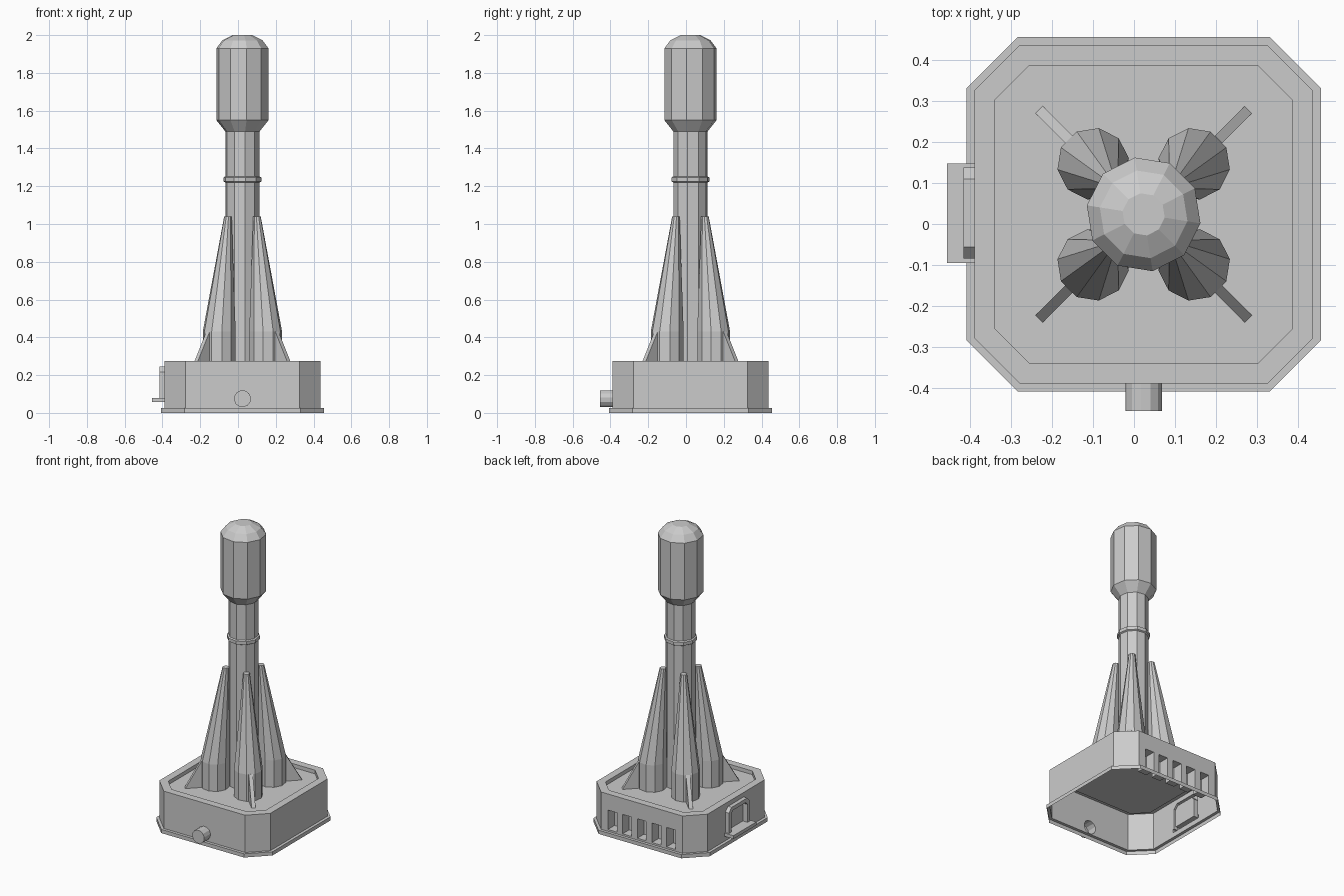
import bpy, bmesh
from math import cos, sin, pi, radians

if "Cube" in bpy.data.objects:
    bpy.data.objects.remove(bpy.data.objects["Cube"])

C = 0.0235          # centre of the tower and base in x and y
FLOOR = 0.25        # height of the sunken deck


def make(name, bm):
    bmesh.ops.recalc_face_normals(bm, faces=bm.faces)
    me = bpy.data.meshes.new(name)
    bm.to_mesh(me)
    bm.free()
    ob = bpy.data.objects.new(name, me)
    bpy.context.collection.objects.link(ob)
    return ob


def loft(name, rings):
    """Skin a stack of equal-length point rings and cap both ends."""
    bm = bmesh.new()
    loops = [[bm.verts.new(p) for p in ring] for ring in rings]
    for a, b in zip(loops, loops[1:]):
        for i in range(len(a)):
            j = (i + 1) % len(a)
            bm.faces.new((a[i], a[j], b[j], b[i]))
    bm.faces.new(loops[0][::-1])
    bm.faces.new(loops[-1])
    return make(name, bm)


def circle(cx, cy, r, z, n=10, phase=27):
    return [(cx + r * cos(radians(phase) + 2 * pi * i / n),
             cy + r * sin(radians(phase) + 2 * pi * i / n), z) for i in range(n)]


def octagon(h, f, z):
    pts = [(h, -f), (h, f), (f, h), (-f, h), (-h, f), (-h, -f), (-f, -h), (f, -h)]
    return [(C + x, C + y, z) for x, y in pts]


def box(name, x0, x1, y0, y1, z0, z1):
    return loft(name, [[(x0, y0, z), (x1, y0, z), (x1, y1, z), (x0, y1, z)] for z in (z0, z1)])


def hatch(name, x0, x1, w, z0, z1, c):
    """Plate facing -x with clipped top corners."""
    yz = [(-w, z0), (w, z0), (w, z1 - c), (w - c, z1), (c - w, z1), (-w, z1 - c)]
    return loft(name, [[(x, C + 0.003 + y, z) for y, z in yz] for x in (x0, x1)])


def boolean(ob, tool, op):
    mod = ob.modifiers.new(op, 'BOOLEAN')
    mod.operation, mod.object, mod.solver = op, tool, 'EXACT'
    bpy.context.view_layer.objects.active = ob
    bpy.ops.object.modifier_apply(modifier=mod.name)
    bpy.data.objects.remove(tool)


# Base: foot flange, walls, lip and sunken deck
base = loft("base", [octagon(*r) for r in (
    (0.4315, 0.307, 0), (0.4315, 0.307, 0.025), (0.412, 0.302, 0.025),
    (0.412, 0.302, 0.275), (0.3625, 0.278, 0.275), (0.3625, 0.278, FLOOR))])

# Side hatch frame with its ledge
boolean(base, hatch("hatch_frame", -0.415, -0.36, 0.111, 0.07, 0.245, 0.028), 'UNION')
boolean(base, box("hatch_ledge", -0.455, -0.37, -0.095, 0.147, 0.058, 0.08), 'UNION')
boolean(base, hatch("hatch_opening", -0.44, -0.38, 0.086, 0.08, 0.22, 0.02), 'DIFFERENCE')

# Front pipe stub
boolean(base, loft("pipe", [[(C + 0.045 * cos(pi * i / 6 + 0.15), y, 0.075 + 0.045 * sin(pi * i / 6 + 0.15))
                             for i in range(12)] for y in (-0.455, -0.34)]), 'UNION')

# Row of vent pockets at the back
for i in range(-2, 3):
    x = C + i * 0.109
    boolean(base, box("vent", x - 0.033, x + 0.033, C + 0.342, 0.5, 0.037, 0.167), 'DIFFERENCE')

# Open the underside so the base is a hollow shell
bm = bmesh.new()
bm.from_mesh(base.data)
under = [f for f in bm.faces if all(abs(v.co.z) < 1e-4 for v in f.verts)]
bmesh.ops.delete(bm, geom=under, context='FACES')
bm.to_mesh(base.data)
bm.free()

# Central column with collar, capsule and dome
loft("tower", [circle(C, C, r, z) for r, z in (
    (0.092, FLOOR), (0.092, 1.22), (0.101, 1.225), (0.101, 1.247), (0.092, 1.252),
    (0.092, 1.49), (0.14, 1.55), (0.14, 1.93), (0.108, 1.972), (0.052, 2.0))])

# Four leaning boosters, each with an outer fin
for k in range(4):
    a = pi / 4 + k * pi / 2
    sx, sy = (1 if cos(a) > 0 else -1), (1 if sin(a) > 0 else -1)
    loft(f"booster_{k + 1}", [circle(C + sx * d, C + sy * d, r, z, phase=27 + 90 * k)
                              for d, r, z in ((0.123, 0.088, FLOOR), (0.123, 0.088, 0.43), (0.077, 0.02, 1.04))])
    fin = ((0.2, FLOOR), (0.36, FLOOR), (0.258, 0.43), (0.2, 0.43))
    loft(f"fin_{k + 1}", [[(C + r * cos(a) - t * sin(a), C + r * sin(a) + t * cos(a), z) for r, z in fin]
                          for t in (-0.0125, 0.0125)])
